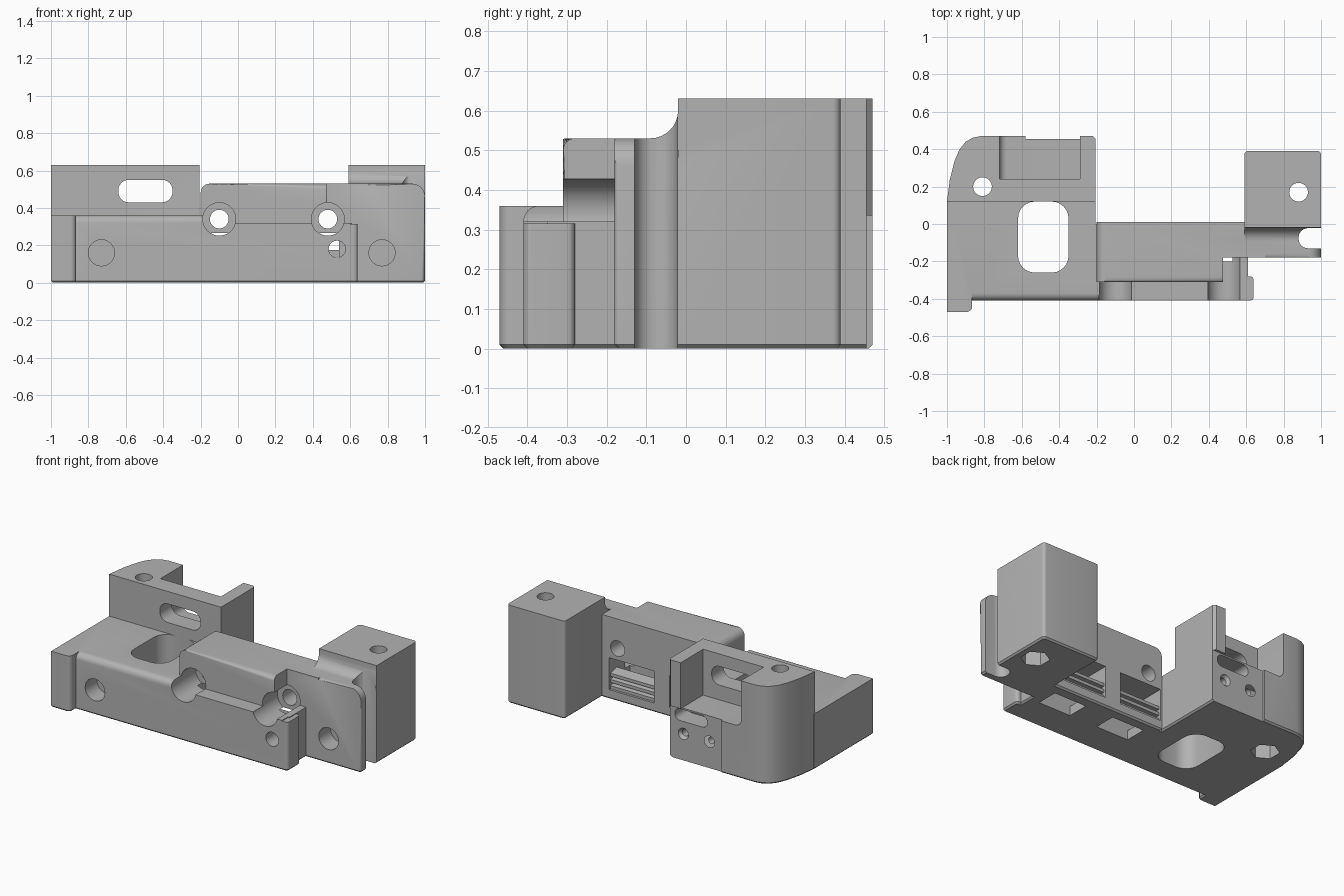
import bpy, bmesh, math
from mathutils import Matrix, Vector

if "Cube" in bpy.data.objects:
    bpy.data.objects.remove(bpy.data.objects["Cube"], do_unlink=True)

grey = bpy.data.materials.new("plain_grey")
grey.use_nodes = True
grey.diffuse_color = (0.45, 0.45, 0.45, 1)
grey.node_tree.nodes["Principled BSDF"].inputs["Base Color"].default_value = grey.diffuse_color


def finish(name, bm):
    bmesh.ops.recalc_face_normals(bm, faces=bm.faces)
    mesh = bpy.data.meshes.new(name)
    bm.to_mesh(mesh)
    bm.free()
    mesh.materials.append(grey)
    ob = bpy.data.objects.new(name, mesh)
    bpy.context.scene.collection.objects.link(ob)
    return ob


def box(name, x, y, z, fillets=None):
    """Box from ranges; fillets maps edges such as '+x-y' to a radius."""
    bm = bmesh.new()
    bmesh.ops.create_cube(bm, size=1)
    span = (x, y, z)
    for v in bm.verts:
        v.co = Vector([r[1] if c > 0 else r[0] for c, r in zip(v.co, span)])
    for key, radius in (fillets or {}).items():
        sides = [("xyz".index(key[i + 1]), key[i] == "+") for i in (0, 2)]
        edges = [e for e in bm.edges if all(
            abs(v.co[a] - span[a][hi]) < 1e-5 for v in e.verts for a, hi in sides)]
        bmesh.ops.bevel(bm, geom=edges, offset=radius, segments=6, profile=0.5, affect="EDGES")
    return finish(name, bm)


def prism(name, points, axis, lo, hi):
    """Extrude an outline along an axis (outline in the other two axes)."""
    bm = bmesh.new()
    verts = []
    for p in points:
        co = list(p)
        co.insert(axis, lo)
        verts.append(bm.verts.new(co))
    face = bm.faces.new(verts)
    top = bmesh.ops.extrude_face_region(bm, geom=[face])["geom"]
    move = Vector((0, 0, 0))
    move[axis] = hi - lo
    bmesh.ops.translate(bm, vec=move, verts=[g for g in top if isinstance(g, bmesh.types.BMVert)])
    return finish(name, bm)


def cyl(name, u, v, r, axis, lo, hi, n=32, r2=None):
    """Cylinder along axis 1 (y) or 2 (z)."""
    bm = bmesh.new()
    bmesh.ops.create_cone(bm, cap_ends=True, segments=n, radius1=r,
                          radius2=r if r2 is None else r2, depth=hi - lo)
    mid = (lo + hi) / 2
    if axis == 1:
        m = Matrix.Translation((u, mid, v)) @ Matrix.Rotation(-math.pi / 2, 4, "X")
    else:
        m = Matrix.Translation((u, v, mid))
    bmesh.ops.transform(bm, matrix=m, verts=bm.verts)
    return finish(name, bm)


def combine(target, others, operation):
    bpy.context.view_layer.objects.active = target
    for ob in others:
        mod = target.modifiers.new("join", "BOOLEAN")
        mod.operation, mod.solver, mod.object = operation, "EXACT", ob
        bpy.ops.object.modifier_apply(modifier=mod.name)
        bpy.data.objects.remove(ob, do_unlink=True)


# Left-hand base shelf, its lip and the tall rear block
body = box("bracket_body", (-.95, -.1), (-.41, 0), (0, .36), {"-y+z": .04})
shelf = box("shelf", (-.95, -.205), (-.2, .2), (0, .36))
lip = box("lip", (-1, -.865), (-.47, .13), (0, .36), {"+x-y": .03})
rear_outline = [(-1, .12), (-.205, .12), (-.205, .455), (-.22, .47), (-.82, .47), (-.86, .462),
                (-.9, .44), (-.935, .395), (-.96, .335), (-.985, .235)]
rear = prism("rear_block", rear_outline, 2, 0, .63)

# Centre carriage, front bar and its end stop
carriage = box("carriage", (-.2, .475), (-.31, .01), (0, .53),
               {"-x+z": .05, "-y+z": .03, "+x-y": .02})
web = box("web", (.4, .7), (-.18, .01), (0, .53))
bar = box("front_bar", (-.15, .6), (-.41, -.25), (0, .32))
stop = box("end_stop", (.5, .64), (-.41, -.28), (0, .315), {"+x-y": .02, "+x+y": .02, "+x+z": .02})
seat = box("stop_seat", (.4, .61), (-.35, -.15), (0, .32))

# Right-hand plate and tall post with a fillet between them
plate = box("plate", (.45, 1), (-.18, -.01), (0, .53), {"+x+z": .07, "-y+z": .025, "+x-y": .02})
post = box("post", (.59, 1), (-.02, .39), (0, .63), {"+x+y": .02, "-x+y": .02})
arc = [(-.09 + .07 * math.cos(a), .6 - .07 * math.sin(a))
       for a in [i * math.pi / 16 for i in range(9)]]
fillet = prism("post_fillet", [(-.01, .5), (-.01, .6)] + arc + [(-.09, .5)], 0, .59, 1)
combine(body, [shelf, lip, rear, carriage, web, bar, stop, seat, plate, post, fillet], "UNION")

# Small chamfer all round the underside
bm = bmesh.new()
bm.from_mesh(body.data)
bmesh.ops.remove_doubles(bm, verts=bm.verts, dist=1e-4)
bmesh.ops.dissolve_limit(bm, angle_limit=.01, verts=bm.verts, edges=bm.edges)
rim = [e for e in bm.edges if all(v.co.z < 1e-4 for v in e.verts)
       and any(f.normal.z > -.5 for f in e.link_faces)]
bmesh.ops.bevel(bm, geom=rim, offset=.01, segments=1, affect="EDGES")
bm.to_mesh(body.data)
bm.free()

# Openings in the shelf and rear block
round4 = {a + "x" + b + "y": .09 for a in "+-" for b in "+-"}
pill = {a + "x" + b + "z": .055 for a in "+-" for b in "+-"}
small_pill = {k: .035 for k in pill}
cuts = [
    box("shelf_window", (-.62, -.35), (-.26, .12), (-.1, .5), round4),
    box("rear_pocket", (-.72, -.29), (.24, .6), (.335, .8), {"-x-z": .04}),
    box("rear_slot", (-.64, -.35), (.05, .3), (.43, .55), pill),
    box("rear_panel", (-.58, -.1), (.455, .6), (-.1, .335)),
    box("panel_slot", (-.47, -.24), (.33, .6), (.25, .325), small_pill),
    # Open slot between plate and post
    box("plate_notch", (.88, 1.2), (-.13, -.022), (-.1, .8), {"-x+y": .05, "-x-y": .05}),
]

# Vertical bolt holes with hexagonal nut pockets
for x, y in ((-.81, .2), (.88, .17)):
    cuts += [cyl("bolt_hole", x, y, .05, 2, -.1, .8),
             cyl("nut_pocket", x, y, .085, 2, -.1, .12, 6)]

# Rod holes with wide front counterbores
for x in (-.1, .48):
    cuts += [cyl("rod_hole", x, .34, .05, 1, -.6, .1),
             cyl("counterbore", x, .34, .088, 1, -.6, -.16, 48)]

# Blind front holes and panel screw holes
cuts += [cyl("front_hole_a", -.73, .16, .07, 1, -.6, -.29),
         cyl("front_hole_b", .77, .16, .07, 1, -.6, -.06),
         cyl("front_hole_c", .53, .18, .045, 1, -.6, -.15)]
for x in (-.3, -.485):
    cuts += [cyl("screw_hole", x, .17, .022, 1, .3, .6),
             cyl("countersink", x, .17, .022, 1, .435, .46, 32, .04)]

# Rear windows in the carriage with openings underneath
for x0, x1, u0, u1 in ((.22, .54, .31, .54), (-.19, .11, -.12, .11)):
    cuts += [box("rear_window", (x0, x1), (-.2, .1), (.06, .265)),
             box("under_window", (u0, u1), (-.2, -.06), (-.1, .1))]
combine(body, cuts, "DIFFERENCE")

# Toothed grip ribs in the rear windows
ribs = []
for x0, x1 in ((.22, .54), (-.19, .11)):
    for z in (.06, .1, .14):
        tooth = [(-.07, z), (-.005, z), (-.005, z + .02), (-.07, z + .035)]
        ribs.append(prism("grip_rib", tooth, 0, x0, x1))

for ob in [body] + ribs:
    bpy.ops.object.select_all(action="DESELECT")
    ob.select_set(True)
    bpy.context.view_layer.objects.active = ob
    bpy.ops.object.shade_smooth_by_angle(angle=math.radians(30))
